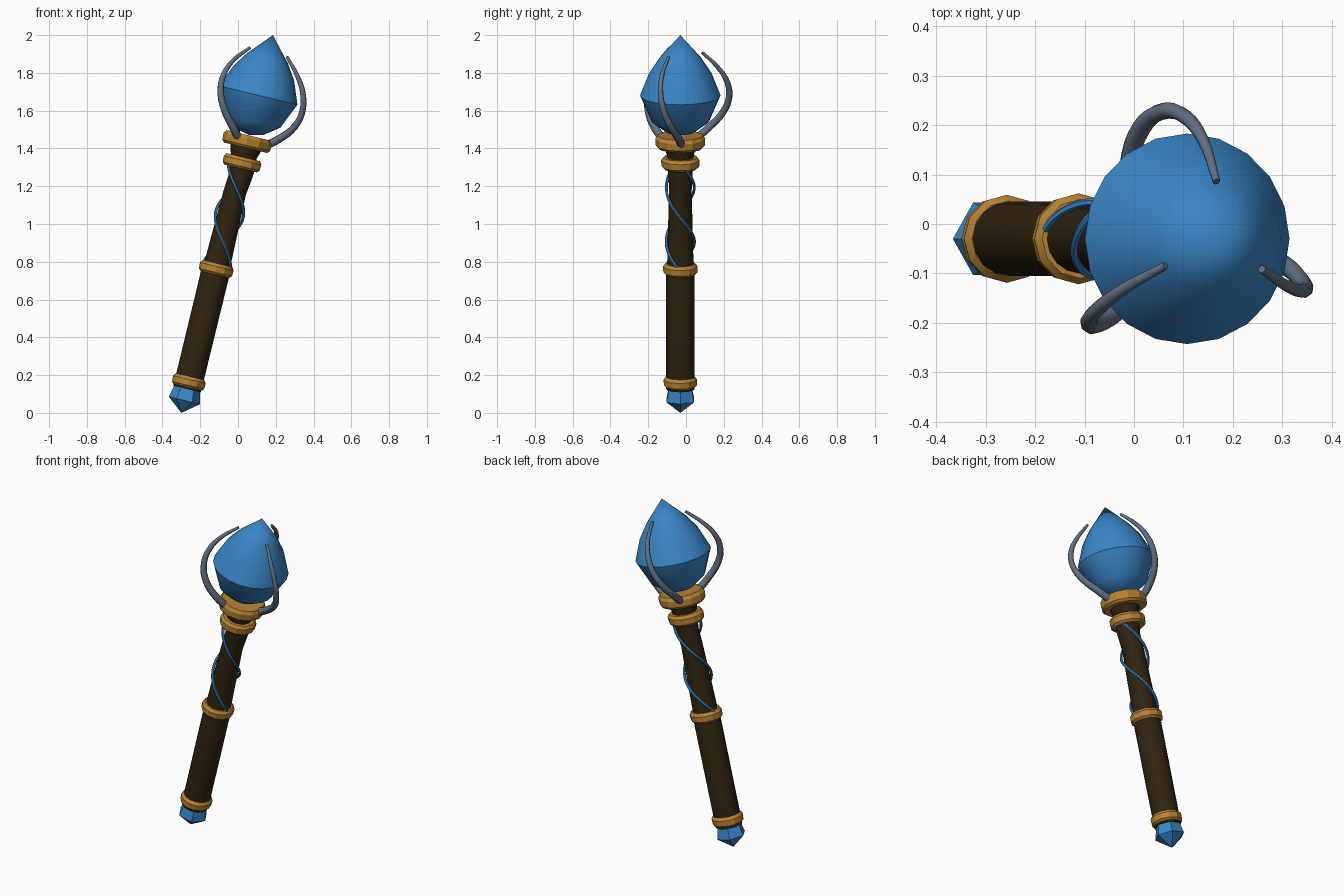
import bpy, bmesh, math
from mathutils import Matrix, Vector

if "Cube" in bpy.data.objects:
    bpy.data.objects.remove(bpy.data.objects["Cube"])

# Staff is built upright along its own axis, then leaned to the right
TILT = math.atan2(0.485, 2.0)
PLACE = Matrix.Translation((-0.30, -0.03, 0)) @ Matrix.Rotation(TILT, 4, 'Y')


def material(name, rgb):
    m = bpy.data.materials.new(name)
    m.diffuse_color = (*rgb, 1)
    m.use_nodes = True
    m.node_tree.nodes["Principled BSDF"].inputs["Base Color"].default_value = m.diffuse_color
    return m


BLUE = material("crystal blue", (0.042, 0.24, 0.58))
WOOD = material("dark wood", (0.030, 0.017, 0.005))
GOLD = material("aged gold", (0.48, 0.23, 0.036))
STEEL = material("steel grey", (0.12, 0.16, 0.225))


def smooth(ob, angle):
    bpy.ops.object.select_all(action='DESELECT')
    ob.select_set(True)
    bpy.context.view_layer.objects.active = ob
    bpy.ops.object.shade_smooth_by_angle(angle=math.radians(angle))


def lathe(name, profile, sides, mat, angle=None):
    """Revolve (radius, height, optional x shift) points about the axis."""
    bm = bmesh.new()
    rings = []
    for p in profile:
        r, t = p[:2]
        dx = p[2] if len(p) > 2 else 0
        if r == 0:
            rings.append([bm.verts.new((dx, 0, t))] * sides)
        else:
            rings.append([bm.verts.new((dx + r * math.cos(2 * math.pi * i / sides),
                                        r * math.sin(2 * math.pi * i / sides), t))
                          for i in range(sides)])
    for a, b in zip(rings, rings[1:]):
        for i in range(sides):
            j = (i + 1) % sides
            bm.faces.new(list(dict.fromkeys((a[i], a[j], b[j], b[i]))))
    for ring in (rings[0], rings[-1]):
        if ring[0] is not ring[1]:
            bm.faces.new(ring)
    bmesh.ops.recalc_face_normals(bm, faces=bm.faces)
    me = bpy.data.meshes.new(name)
    bm.to_mesh(me)
    bm.free()
    me.materials.append(mat)
    ob = bpy.data.objects.new(name, me)
    bpy.context.collection.objects.link(ob)
    ob.matrix_world = PLACE
    if angle:
        smooth(ob, angle)
    return ob


def tube(name, points, mat, bevel_res):
    """Round tube through (position, radius) points."""
    cu = bpy.data.curves.new(name, 'CURVE')
    cu.dimensions = '3D'
    cu.bevel_depth = 1.0
    cu.bevel_resolution = bevel_res
    cu.resolution_u = 4
    cu.use_fill_caps = True
    sp = cu.splines.new('BEZIER')
    sp.bezier_points.add(len(points) - 1)
    for bp, (co, r) in zip(sp.bezier_points, points):
        bp.co = co
        bp.radius = r
        bp.handle_left_type = bp.handle_right_type = 'AUTO'
    cu.materials.append(mat)
    ob = bpy.data.objects.new(name, cu)
    bpy.context.collection.objects.link(ob)
    ob.matrix_world = PLACE
    bpy.ops.object.select_all(action='DESELECT')
    ob.select_set(True)
    bpy.context.view_layer.objects.active = ob
    bpy.ops.object.convert(target='MESH')
    smooth(bpy.context.view_layer.objects.active, 50)


def polar(r, degrees, t):
    a = math.radians(degrees)
    return Vector((r * math.cos(a), r * math.sin(a), t))


# Faceted pommel crystal
lathe("pommel_crystal", [(0, 0), (0.085, 0.068), (0.066, 0.15)], 6, BLUE)

# Wooden shaft, thinner above the middle band and flared at the head
lathe("shaft", [(0.075, 0.13), (0.076, 0.76), (0.070, 0.80), (0.064, 1.05), (0.060, 1.20),
                (0.062, 1.28, 0.008), (0.068, 1.34, 0.008), (0.070, 1.40), (0.088, 1.46)],
      16, WOOD, 40)

# Gold bands: name, centre height, outer radius, half height
for name, t, r, h in (("bottom_band", 0.168, 0.089, 0.030),
                      ("middle_band", 0.784, 0.092, 0.030),
                      ("upper_band", 1.362, 0.102, 0.031),
                      ("head_collar", 1.478, 0.132, 0.034)):
    lathe(name, [(r - 0.014, t - h), (r - 0.002, t - h * 0.6), (r, t + h * 0.45),
                 (r - 0.012, t + h)], 12, GOLD, 25)

# Pointed head crystal
lathe("head_crystal", [(0, 1.515), (0.075, 1.532), (0.153, 1.59), (0.213, 1.73),
                       (0.166, 1.85), (0.113, 1.93), (0, 2.058)], 20, BLUE, 35)

# Three twisting claws: height, distance from axis, twist, thickness
CLAW = [(1.480, 0.100, 34, 0.022), (1.53, 0.160, 27, 0.021), (1.62, 0.235, 17, 0.019),
        (1.71, 0.262, 10, 0.017), (1.80, 0.248, 5, 0.015), (1.88, 0.200, 1, 0.012),
        (1.965, 0.116, -2, 0.008)]
for i, base in enumerate((-30, 90, 210)):
    tube(f"claw_{i + 1}", [(polar(r, base + tw, t), w) for t, r, tw, w in CLAW], STEEL, 2)

# Two vines winding round the upper shaft
for i in range(2):
    pts = []
    for k in range(17):
        f = k / 16
        pts.append((polar(0.074, 180 * i - 360 * f, 0.785 + 0.59 * f), 0.008))
    tube(f"vine_{i + 1}", pts, BLUE, 1)
